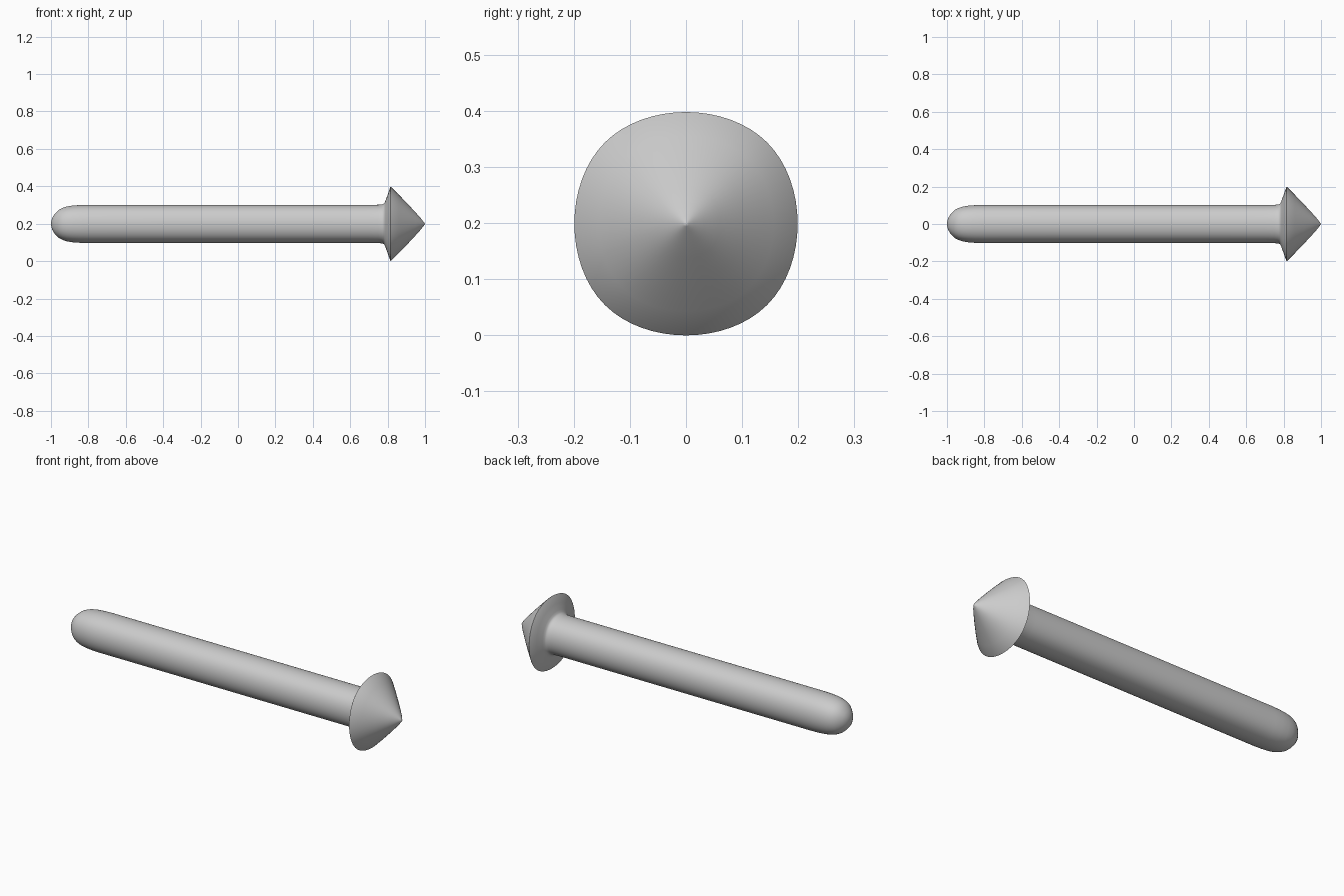
import bpy, bmesh, math

if "Cube" in bpy.data.objects:
    bpy.data.objects.remove(bpy.data.objects["Cube"])

AXIS_Z = 0.199   # height of the centre line
SIDES = 64       # multiple of 4


def rounded_square():
    """Softened square outline (cubic B-spline of a square), radius 1 on the axes."""
    corners = [(1, -1), (1, 1), (-1, 1), (-1, -1)]
    pts, per = [], SIDES // 4
    for k in range(4):
        p = [corners[(k + i) % 4] for i in range(4)]
        for s in range(per):
            t = s / per
            w = ((1 - t) ** 3, 3 * t**3 - 6 * t**2 + 4,
                 -3 * t**3 + 3 * t**2 + 3 * t + 1, t**3)
            pts.append(tuple(sum(w[i] * p[i][a] for i in range(4)) / 6 / 0.9167
                             for a in (0, 1)))
    return pts


# side profile: (x, radius), tail to tip
profile = [
    (-0.998, 0.016), (-0.993, 0.032), (-0.984, 0.048), (-0.970, 0.064),
    (-0.955, 0.077), (-0.937, 0.086), (-0.915, 0.093), (-0.885, 0.098),
    (-0.845, 0.101), (-0.80, 0.102), (-0.40, 0.102), (0.0, 0.102),
    (0.40, 0.102), (0.70, 0.102), (0.75, 0.1025), (0.77, 0.104), (0.778, 0.107),
    (0.783, 0.112), (0.788, 0.123), (0.800, 0.156), (0.814, 0.196),
    (0.816, 0.199), (0.819, 0.197), (0.86, 0.156), (0.91, 0.104),
    (0.95, 0.061), (0.975, 0.033), (0.990, 0.014), (0.997, 0.005),
]

# arrow body: skin the profile rings
outline = rounded_square()
bm = bmesh.new()
rings = [[bm.verts.new((x, r * a, AXIS_Z + r * b)) for a, b in outline]
         for x, r in profile]
for r0, r1 in zip(rings, rings[1:]):
    for i in range(SIDES):
        j = (i + 1) % SIDES
        bm.faces.new((r0[i], r0[j], r1[j], r1[i]))

# rounded tail and pointed tip
for ring, x in ((rings[0], -1.0), (rings[-1], 1.0)):
    apex = bm.verts.new((x, 0, AXIS_Z))
    for i in range(SIDES):
        bm.faces.new((ring[i], ring[(i + 1) % SIDES], apex))
bmesh.ops.recalc_face_normals(bm, faces=bm.faces)

mesh = bpy.data.meshes.new("arrow")
bm.to_mesh(mesh)
bm.free()
arrow = bpy.data.objects.new("arrow", mesh)
bpy.context.collection.objects.link(arrow)
bpy.context.view_layer.objects.active = arrow
arrow.select_set(True)
bpy.ops.object.shade_smooth_by_angle(angle=math.radians(35))
